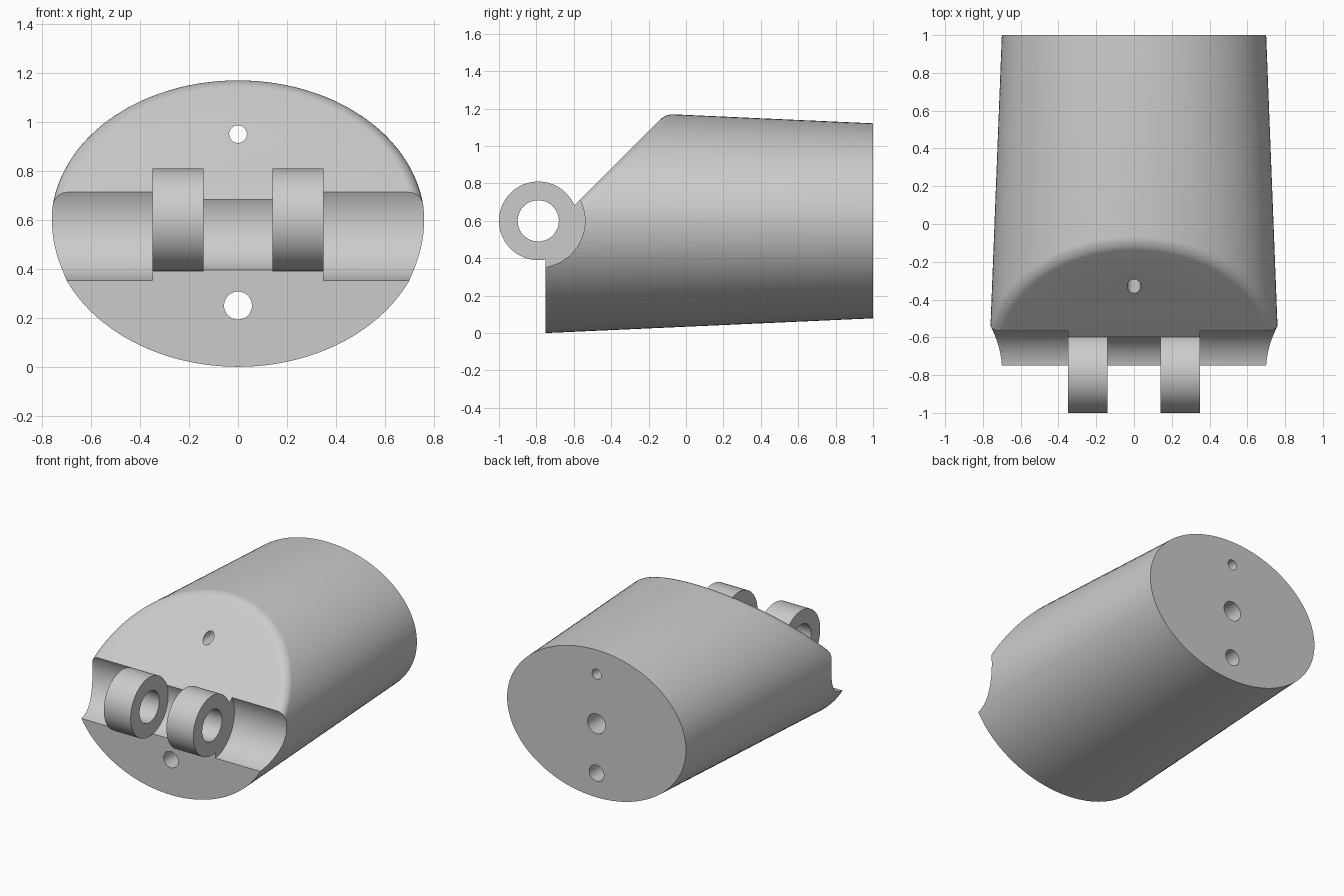
import bpy, bmesh, math
from mathutils import Matrix, Vector

if "Cube" in bpy.data.objects:
    bpy.data.objects.remove(bpy.data.objects["Cube"], do_unlink=True)

PIN_Y, PIN_Z = -0.79, 0.6      # hinge axis
FRONT = -0.75                  # flat front of the body

grey = bpy.data.materials.new("light grey")
grey.use_nodes = True
grey.diffuse_color = (0.6, 0.6, 0.6, 1)
grey.node_tree.nodes["Principled BSDF"].inputs["Base Color"].default_value = (0.6, 0.6, 0.6, 1)


def finish(bm, name):
    bmesh.ops.recalc_face_normals(bm, faces=bm.faces[:])
    mesh = bpy.data.meshes.new(name)
    bm.to_mesh(mesh)
    bm.free()
    mesh.materials.append(grey)
    obj = bpy.data.objects.new(name, mesh)
    bpy.context.collection.objects.link(obj)
    return obj


def cylinder(name, axis, radius, start, end, y=0, z=0, sides=96):
    """Cylinder along X or Y between start and end."""
    bm = bmesh.new()
    mid = (start + end) / 2
    place = Vector((mid, y, z)) if axis == "X" else Vector((0, mid, z))
    turn = Matrix.Rotation(math.pi / 2, 4, "Y" if axis == "X" else "X")
    bmesh.ops.create_cone(bm, cap_ends=True, segments=sides, radius1=radius, radius2=radius,
                          depth=end - start, matrix=Matrix.Translation(place) @ turn)
    return finish(bm, name)


def activate(obj):
    bpy.ops.object.select_all(action="DESELECT")
    obj.select_set(True)
    bpy.context.view_layer.objects.active = obj


def cut(obj, cutter):
    cutter.hide_render = True
    mod = obj.modifiers.new("cut", "BOOLEAN")
    mod.operation, mod.solver, mod.object = "DIFFERENCE", "EXACT", cutter
    activate(obj)
    bpy.ops.object.modifier_apply(modifier=mod.name)
    bpy.data.objects.remove(cutter, do_unlink=True)


def slice_off(bm, point, normal):
    """Remove everything beyond a plane and cap the opening."""
    result = bmesh.ops.bisect_plane(bm, geom=bm.verts[:] + bm.edges[:] + bm.faces[:],
                                    plane_co=point, plane_no=normal, clear_outer=True)
    edges = [e for e in result["geom_cut"] if isinstance(e, bmesh.types.BMEdge)]
    return bmesh.ops.edgeloop_fill(bm, edges=edges)["faces"]


# Body: tapered oval tube, started ahead of its final front
bm = bmesh.new()
bmesh.ops.create_cone(bm, cap_ends=True, segments=128, radius1=1, radius2=1, depth=2,
                      matrix=Matrix.Rotation(math.pi / 2, 4, "X"))
for v in bm.verts:
    back = v.co.y - FRONT
    v.co.x *= 0.768 - 0.039 * back
    v.co.z = PIN_Z + v.co.z * (0.6 - 0.045 * back)

# Sloped upper front with a rounded rim
slope = slice_off(bm, (0, 0, 1.28), (0, -1, 1))
bmesh.ops.recalc_face_normals(bm, faces=bm.faces[:])
rim = [e for f in slope for e in f.edges if max(v.co.y for v in e.verts) > -0.99]
bmesh.ops.bevel(bm, geom=rim, offset=0.075, offset_type="WIDTH", segments=6, profile=0.5,
                affect="EDGES", clamp_overlap=False)
slice_off(bm, (0, FRONT, 0), (0, -1, 0))
body = finish(bm, "body")

# Hinge grooves: wide at the sides, tight between the lugs
for side in (-1, 1):
    a, b = sorted((side * 0.35, side * 1.0))
    cut(body, cylinder("side_groove", "X", 0.25, a, b, PIN_Y, PIN_Z))
cut(body, cylinder("middle_groove", "X", 0.209, -0.37, 0.37, PIN_Y, PIN_Z))

# Lengthwise holes: two through, one blind from the back
for radius, z, start in ((0.036, 0.95, -1.2), (0.057, 0.25, -1.2), (0.07, 0.6, 0.0)):
    cut(body, cylinder("bore", "Y", radius, start, 1.2, z=z, sides=48))

# Hinge lugs
parts = [body]
for name, start in (("left_lug", 0.14), ("right_lug", -0.35)):
    lug = cylinder(name, "X", 0.21, start, start + 0.21, PIN_Y, PIN_Z)
    cut(lug, cylinder("pin_hole", "X", 0.11, start - 0.1, start + 0.31, PIN_Y, PIN_Z, 64))
    parts.append(lug)

for part in parts:
    activate(part)
    bpy.ops.object.shade_smooth_by_angle(angle=math.radians(30))
